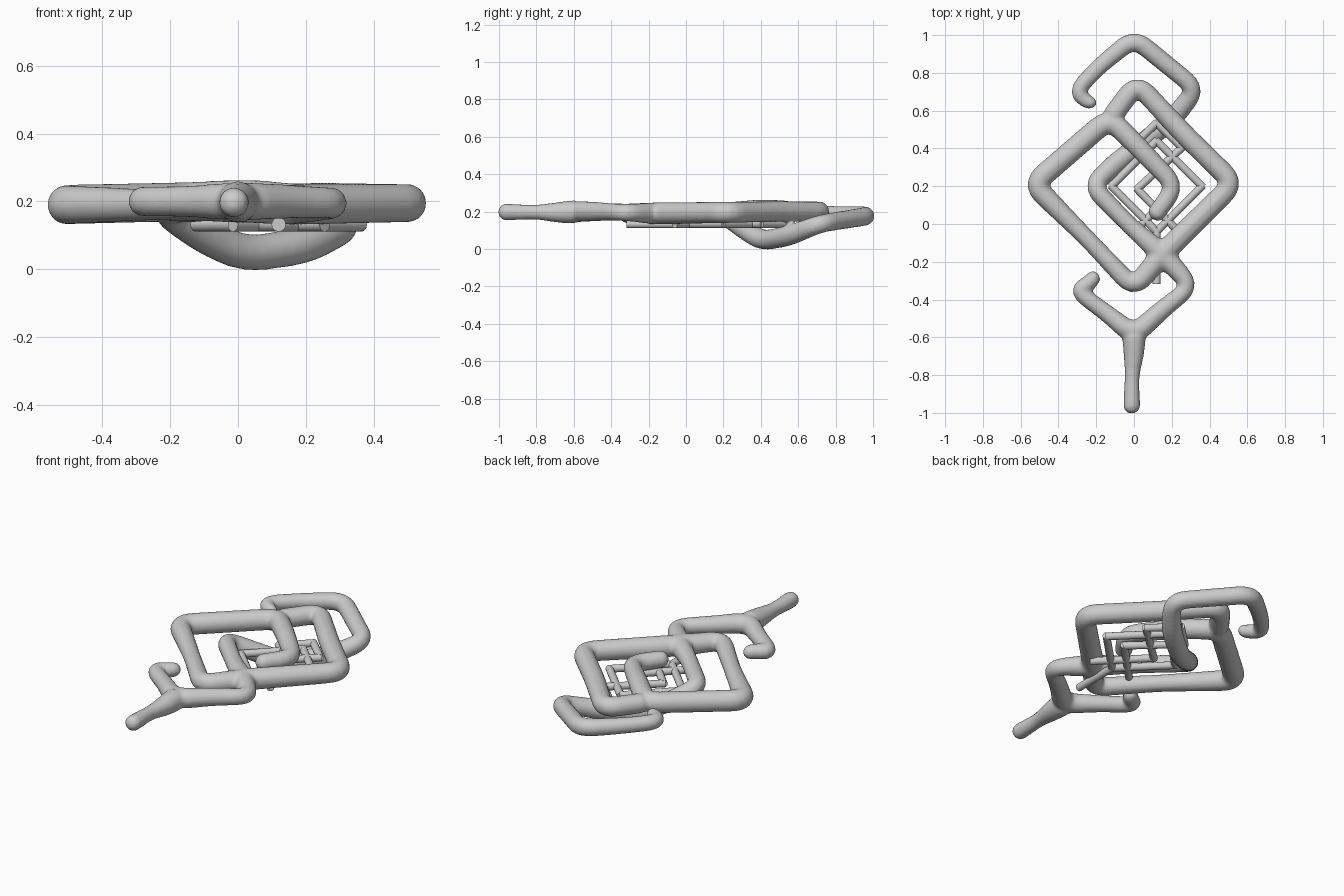
import bpy, bmesh, math
from mathutils import Vector

if "Cube" in bpy.data.objects:
    bpy.data.objects.remove(bpy.data.objects["Cube"])


def round_corners(points, size=0.08, steps=5):
    """Replace inner points of a path of (x, y, z, radius) with small arcs."""
    pts = [Vector(p) for p in points]
    out = [pts[0]]
    for a, b, c in zip(pts, pts[1:], pts[2:]):
        d1 = min(size / (a - b).length, 0.45)
        d2 = min(size / (c - b).length, 0.45)
        p, q = b.lerp(a, d1), b.lerp(c, d2)
        for i in range(steps + 1):
            t = i / steps
            out.append(p.lerp(b, t).lerp(b.lerp(q, t), t))
    out.append(pts[-1])
    return out


def tube(name, points):
    """Round tube with varying radius and domed ends, as a mesh object."""
    path = round_corners(points)
    bm = bmesh.new()
    n = 20
    first, last = path[0], path[-1]
    tan0 = (first - path[1]).xyz.normalized()
    tan1 = (last - path[-2]).xyz.normalized()
    rings = []
    angles = [math.radians(a) for a in (80, 60, 40, 20)]

    def dome(p, t, a):
        c = p.xyz + t * (p.w * (math.sin(a) - 0.9))
        return Vector((*c, p.w * math.cos(a)))

    full = [dome(first, tan0, a) for a in angles] + path[1:-1]
    full += [dome(last, tan1, a) for a in reversed(angles)]
    for i, p in enumerate(full):
        t = (full[min(i + 1, len(full) - 1)] - full[max(i - 1, 0)]).xyz.normalized()
        side = t.cross(Vector((0, 0, 1))).normalized()
        up = side.cross(t)
        rings.append([bm.verts.new(p.xyz + p.w * (math.cos(k * math.tau / n) * side
                      + math.sin(k * math.tau / n) * up)) for k in range(n)])
    for r, s in zip(rings, rings[1:]):
        for k in range(n):
            bm.faces.new((r[k], r[(k + 1) % n], s[(k + 1) % n], s[k]))
    bm.faces.new(rings[0][::-1])
    bm.faces.new(rings[-1])
    bmesh.ops.recalc_face_normals(bm, faces=bm.faces)
    me = bpy.data.meshes.new(name)
    bm.to_mesh(me)
    bm.free()
    ob = bpy.data.objects.new(name, me)
    bpy.context.collection.objects.link(ob)
    return ob


# Large knot: diamond frame curling into the centre
frame = tube("knot_frame", [
    (0.10, 0.03, 0.20, 0.050), (0.222, 0.20, 0.20, 0.048), (0.03, 0.40, 0.212, 0.054),
    (-0.13, 0.56, 0.20, 0.058), (-0.535, 0.21, 0.19, 0.059), (-0.25, -0.075, 0.19, 0.046),
    (0.0, -0.34, 0.19, 0.052), (0.15, -0.16, 0.19, 0.060), (0.53, 0.215, 0.195, 0.056),
    (0.26, 0.48, 0.20, 0.056), (0.015, 0.745, 0.20, 0.053), (-0.13, 0.55, 0.20, 0.058)])

# Strand from the top hook, passing under the frame, to the bottom hook
strand = tube("knot_strand", [
    (-0.22, 0.67, 0.19, 0.036), (-0.235, 0.635, 0.19, 0.036), (-0.31, 0.70, 0.19, 0.043),
    (-0.19, 0.83, 0.185, 0.044), (0.0, 0.985, 0.178, 0.050), (0.332, 0.715, 0.135, 0.048),
    (0.20, 0.55, 0.07, 0.055), (0.02, 0.41, 0.043, 0.053), (-0.10, 0.32, 0.10, 0.055),
    (-0.225, 0.20, 0.185, 0.050),
    (-0.01, -0.02, 0.19, 0.046), (0.15, -0.16, 0.19, 0.060), (0.305, -0.33, 0.195, 0.044),
    (0.14, -0.46, 0.20, 0.050), (0.0, -0.59, 0.20, 0.058), (-0.14, -0.475, 0.20, 0.046),
    (-0.305, -0.355, 0.20, 0.044), (-0.225, -0.305, 0.20, 0.042), (-0.205, -0.255, 0.20, 0.038)])

# Tail at the bottom
tail = tube("knot_tail", [
    (0, -0.56, 0.20, 0.066), (0, -0.68, 0.195, 0.056), (-0.01, -0.80, 0.197, 0.038),
    (-0.012, -0.90, 0.197, 0.042), (-0.012, -1.0, 0.197, 0.047)])

# Fuse the tubes into one smooth knot
bpy.ops.object.select_all(action='DESELECT')
for ob in (frame, strand, tail):
    ob.select_set(True)
bpy.context.view_layer.objects.active = frame
bpy.ops.object.join()
knot = bpy.context.object
knot.name = "fused_knot"
remesh = knot.modifiers.new("fuse", 'REMESH')
remesh.mode = 'VOXEL'
remesh.voxel_size = 0.01
remesh.use_smooth_shade = True
smooth = knot.modifiers.new("soften", 'SMOOTH')
smooth.factor = 0.5
smooth.iterations = 8

# Lattice of straight thin rods lying underneath
ROD_X, ROD_Z, ROD_R = 0.12, 0.132, 0.021
rod_paths = {
    "rod_diamond": [(-0.24, 0.2), (0, 0.44), (0.24, 0.2), (0, -0.04), (-0.24, 0.2)],
    "rod_weave": [(0.13, -0.055), (-0.103, 0.185), (0.135, 0.405), (0, 0.535),
                  (-0.135, 0.405), (0.103, 0.185), (-0.13, -0.055)],
    "rod_tail": [(0, -0.03), (0, -0.31)],
}
for name, path in rod_paths.items():
    bm = bmesh.new()
    pts = [Vector((ROD_X + x, y, ROD_Z)) for x, y in path]
    for a, b in zip(pts, pts[1:]):
        d = b - a
        mat = d.to_track_quat('Z', 'Y').to_matrix().to_4x4()
        mat.translation = (a + b) / 2
        bmesh.ops.create_cone(bm, cap_ends=True, segments=16, radius1=ROD_R,
                              radius2=ROD_R, depth=d.length + 0.015, matrix=mat)
    me = bpy.data.meshes.new(name)
    bm.to_mesh(me)
    bm.free()
    ob = bpy.data.objects.new(name, me)
    bpy.context.collection.objects.link(ob)
    bpy.ops.object.select_all(action='DESELECT')
    ob.select_set(True)
    bpy.context.view_layer.objects.active = ob
    bpy.ops.object.shade_smooth_by_angle()
